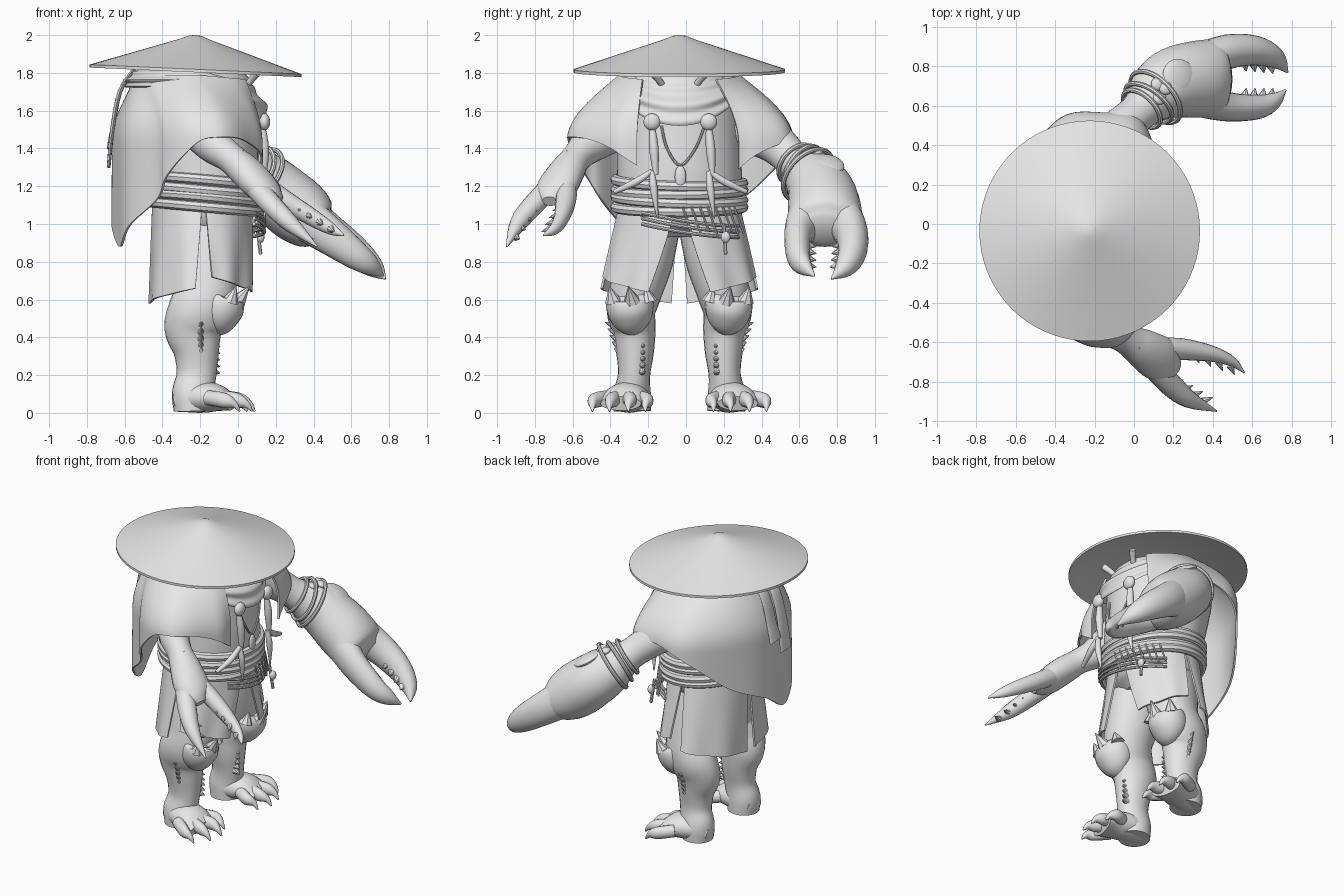
import bpy, bmesh
from math import sin, cos, pi, radians
from mathutils import Vector

if "Cube" in bpy.data.objects:
    bpy.data.objects.remove(bpy.data.objects["Cube"])

grey = bpy.data.materials.new("plain grey")
grey.use_nodes = True
grey.diffuse_color = (.8, .8, .8, 1)
grey.node_tree.nodes["Principled BSDF"].inputs["Base Color"].default_value = (.8, .8, .8, 1)
MID = -.035  # body centre line in y
parts = []


def finish(name, bm):
    bmesh.ops.recalc_face_normals(bm, faces=bm.faces[:])
    mesh = bpy.data.meshes.new(name)
    bm.to_mesh(mesh)
    bm.free()
    mesh.materials.append(grey)
    ob = bpy.data.objects.new(name, mesh)
    bpy.context.collection.objects.link(ob)
    parts.append(ob)


def spline(rows, n):
    """Smooth curve through tuples of any length."""
    rows = [Vector(r) for r in rows]
    ext = [2 * rows[0] - rows[1]] + rows + [2 * rows[-1] - rows[-2]]
    out = []
    for a, b, c, d in zip(ext, ext[1:], ext[2:], ext[3:]):
        for k in range(n):
            t = k / n
            out.append(b + (c - a) * (t / 2) + (2 * a - 5 * b + 4 * c - d) * (t * t / 2)
                       + (3 * b - a - 3 * c + d) * (t ** 3 / 2))
    return out + [rows[-1]]


def limb(name, rows, sides=20, n=4):
    """Loft of ellipses; a row is x, y, z, side radius, other radius."""
    pts = spline([r if len(r) == 5 else (*r, r[3]) for r in rows], n)
    pos = [Vector(p[:3]) for p in pts]
    span = (pos[-1] - pos[0]).normalized()
    ref = Vector((1, 0, 0)) if abs(span.z) > .85 else Vector((0, 0, 1))
    bm = bmesh.new()
    rings = []
    for i, p in enumerate(pos):
        d = (pos[min(i + 1, len(pos) - 1)] - pos[max(i - 1, 0)]).normalized()
        side = d.cross(ref).normalized()
        up = side.cross(d)
        ra, rb = max(pts[i][3], .002), max(pts[i][4], .002)
        rings.append([bm.verts.new(p + side * ra * cos(2 * pi * k / sides) + up * rb * sin(2 * pi * k / sides))
                      for k in range(sides)])
    for a, b in zip(rings, rings[1:]):
        for k in range(sides):
            j = (k + 1) % sides
            bm.faces.new((a[k], a[j], b[j], b[k]))
    bm.faces.new(rings[0])
    bm.faces.new(rings[-1])
    finish(name, bm)


def spike(name, base, tip, r):
    limb(name, [(*base, r), (*tip, .002)], 8, 1)


def sheet(name, f, nu, nv, thick=0):
    """Cloth from a function of u and v."""
    bm = bmesh.new()
    g = [[bm.verts.new(f(i / nu, j / nv)) for j in range(nv + 1)] for i in range(nu + 1)]
    for i in range(nu):
        for j in range(nv):
            bm.faces.new((g[i][j], g[i + 1][j], g[i + 1][j + 1], g[i][j + 1]))
    bmesh.ops.remove_doubles(bm, verts=bm.verts[:], dist=.0005)
    bmesh.ops.recalc_face_normals(bm, faces=bm.faces[:])
    if thick:
        bmesh.ops.solidify(bm, geom=bm.faces[:], thickness=thick)
    finish(name, bm)


def ball(name, loc, size, axis=(0, 0, 1)):
    bm = bmesh.new()
    bmesh.ops.create_uvsphere(bm, u_segments=20, v_segments=12, radius=1)
    q = Vector((0, 0, 1)).rotation_difference(Vector(axis))
    for v in bm.verts:
        v.co = q @ Vector([a * b for a, b in zip(v.co, size)]) + Vector(loc)
    finish(name, bm)


def cord(name, pts, r, closed=False):
    cu = bpy.data.curves.new(name, 'CURVE')
    cu.dimensions = '3D'
    cu.bevel_depth, cu.bevel_resolution, cu.use_fill_caps = r, 2, True
    sp = cu.splines.new('POLY')
    sp.points.add(len(pts) - 1)
    for a, b in zip(sp.points, pts):
        a.co = (*b, 1)
    sp.use_cyclic_u = closed
    ob = bpy.data.objects.new(name, cu)
    bpy.context.collection.objects.link(ob)
    dg = bpy.context.evaluated_depsgraph_get()
    bm = bmesh.new()
    bm.from_mesh(bpy.data.meshes.new_from_object(ob.evaluated_get(dg)))
    bpy.data.objects.remove(ob)
    finish(name, bm)


def ring(name, c, axis, ra, rb, r):
    q = Vector((0, 0, 1)).rotation_difference(Vector(axis))
    cord(name, [Vector(c) + q @ Vector((ra * cos(k * pi / 24), rb * sin(k * pi / 24), 0))
                for k in range(48)], r, True)


# Wide conical hat, tipped slightly to the front
brim = [(0, .186), (.035, .181), (.08, .163), (.56, .004), (.56, -.012), (.5, 0), (0, .15)]


def hat(u, v):
    r, z = brim[round(v * 6)]
    x = r * cos(2 * pi * u)
    return (x - .225, r * sin(2 * pi * u) + MID, z + 1.815 - .045 * x)


sheet("hat", hat, 72, 6)

# Body and eye stalks
limb("torso", [(-.19, MID, .93, .2, .17), (-.19, MID, 1, .29, .24), (-.18, MID, 1.15, .33, .28), (-.19, MID, 1.3, .33, .3),
               (-.22, MID, 1.5, .33, .32), (-.24, MID, 1.65, .32, .33), (-.25, MID, 1.78, .27, .29),
               (-.25, MID, 1.84, .12, .14)], 40)
for s in (-1, 1):
    limb("eye_stalk", [(0, MID + s * .06, 1.68, .02), (.06, MID + s * .1, 1.75, .018), (.1, MID + s * .14, 1.8, .022)], 10)

# Cape with a slanted hem, long at the back
hem = spline([(.13, -.26, 1.31), (.11, -.38, 1.39), (.02, -.53, 1.45), (-.1, -.62, 1.46), (-.22, -.63, 1.43),
              (-.37, -.53, 1.26), (-.44, -.46, 1.13), (-.57, -.33, .99), (-.64, -.17, .88), (-.66, .08, 1.03),
              (-.56, .34, 1.16), (-.39, .52, 1.35), (-.2, .575, 1.45), (0, .55, 1.45), (.1, .4, 1.38), (.12, .28, 1.29)], 8)


def cape(u, v):
    h = hem[round(u * (len(hem) - 1))]
    a = radians(-38 - 284 * u)
    top = Vector((-.22 + .33 * cos(a), MID + .32 * sin(a), 1.79 + .03 * min(0, -cos(a))))
    z = top.z + (h.z - top.z) * v
    k = sin(min(1, (top.z - z) / .35) * pi / 2)
    p = top.lerp(h, k)
    fold = .01 * v * sin(u * 44)
    return (p.x + fold * cos(a), p.y + fold * sin(a), z)


sheet("cape", cape, len(hem) - 1, 18, .012)


# Scarf around the neck, drooping in front
def scarf(u, v):
    a = 2 * pi * u
    f = max(0, cos(a))
    z = (1.82 - .08 * f) * (1 - v) + (1.73 - .21 * f ** 1.5) * v
    r = .29 + (.075 + .02 * f) * sin(v * pi * .62) + .01 * sin(v * 14 + cos(a))
    return (-.23 + r * cos(a) * 1.02, MID + r * sin(a) * .93, z)


sheet("scarf", scarf, 64, 24, .012)
for y, low in ((.03, 1.4), (-.08, 1.3)):
    limb("scarf_tail", [(-.55, y + .02, 1.82, .03, .01), (-.625, y, 1.7, .045, .012),
                        (-.665, y - .02, 1.5, .05, .012), (-.685, y - .03, low, .06, .01)], 12)

# Belt wraps, ropes and hanging net
for i in range(4):
    ring("belt_wrap", (-.18, MID, 1.09 + .045 * i), (.09, .03 * (i % 2), 1), .297, .338, .028)
for i in range(3):
    cord("net_rope", [(-.18 + .32 * cos(t), MID + .35 * sin(t), 1.06 - .03 * i - .07 * sin(t + .6))
                      for t in [k * .1 - .6 for k in range(18)]], .01)
for i in range(8):
    t = .05 + .13 * i
    x, y = -.18 + .325 * cos(t), MID + .355 * sin(t)
    cord("net_strand", [(x, y, 1.09), (x - .01, y + .05, .94 + .01 * (i % 3))], .006)
cord("charm_string", [(.1, .2, 1), (.12, .21, .84)], .01)
ball("charm", (.12, .21, .93), (.02, .025, .03))

# Chest ornaments: shells, dangling jointed legs, necklace
for y, out in ((-.18, -1), (.12, 1)):
    ball("shell_button", (.14, y, 1.54), (.03, .045, .045))
    limb("dangling_leg_upper", [(.13, y, 1.52, .015), (.14, y + .01, 1.4, .025), (.14, y + .02, 1.26, .014)], 10)
    limb("dangling_leg_outer", [(.14, y, 1.28, .014), (.13, y + out * .09, 1.22, .02), (.1, y + out * .2, 1.17, .012)], 10)
    limb("dangling_leg_lower", [(.14, y, 1.28, .014), (.15, y + .01, 1.18, .02), (.14, y + .03, 1.03, .004)], 10)
cord("necklace", spline([(.09, -.13, 1.52), (.12, -.1, 1.4), (.13, -.03, 1.31), (.12, .05, 1.4), (.1, .1, 1.52)], 5), .007)
ball("pendant", (.13, -.03, 1.25), (.015, .03, .06))


# Four skirt panels with slits between them
def panel(name, top, low, zs):
    def f(u, v):
        a = radians((top[0] + (top[1] - top[0]) * u) * (1 - v) + (low[0] + (low[1] - low[0]) * u) * v)
        fold = .008 * v * sin(u * 12)
        return (-.19 + (.265 + .025 * v + fold) * cos(a), MID + (.32 + .1 * v + fold) * sin(a),
                1.1 + (zs[0] + (zs[1] - zs[0]) * u - 1.1) * v)
    sheet(name, f, 20, 10, .012)


for s in (-1, 1):
    panel("front_skirt_panel", (s * 3, s * 86), (s * 23, s * 79), (.64, .72))
    panel("back_skirt_panel", (s * 90, s * 178), (s * 97, s * 174), (.66, .58))

# Legs, knee guards and clawed feet
for s in (-1, 1):
    def at(x, off, z):
        return (x, MID + s * off, z)
    limb("leg", [(*at(-.2, .13, 1.02), .14, .19), (*at(-.18, .18, .82), .15, .18), (*at(-.17, .23, .65), .14, .16),
                 (*at(-.21, .255, .54), .13, .16), (*at(-.235, .24, .44), .115, .155), (*at(-.22, .235, .32), .1, .12),
                 (*at(-.22, .24, .2), .085, .105), (*at(-.24, .25, .1), .1, .11), (*at(-.24, .25, .01), .1, .1)], 24)
    limb("knee_guard", [(*at(-.14, .24, .43), .04), (*at(-.11, .25, .48), .1, .09), (*at(-.09, .26, .55), .125, .12),
                        (*at(-.07, .265, .62), .115, .1), (*at(-.06, .27, .64), .06, .05)])
    for off, x, tip in ((.16, -.03, -.02), (.25, .0, .06), (.35, -.04, -.01)):
        spike("knee_spike", at(x, off, .59), at(tip, off + .02, .67), .045)
    for i in range(5):
        z = .32 + .035 * i
        spike("shin_side_spike", at(-.2, .31 + .007 * i, z), at(-.19, .345 + .012 * i, z + .02), .025)
        spike("shin_front_spike", at(-.135, .2, z - .1), at(-.095, .19, z - .11), .025)
    limb("foot", [(*at(-.33, .24, .06), .06, .055), (*at(-.22, .26, .08), .105, .08), (*at(-.12, .29, .08), .115, .075),
                  (*at(-.03, .31, .05), .11, .04)], 20)
    for x, off in ((.05, .18), (.09, .27), (.075, .37), (.01, .46)):
        limb("toe", [(*at(x - .17, .29 + (off - .3) * .6, .08), .04), (*at(x - .08, off - .01, .065), .034, .04),
                     (*at(x - .03, off, .045), .02), (*at(x, off, .008), .004)], 12)

# Large claw arm
limb("large_claw_arm", [(-.2, .32, 1.52, .14), (-.08, .47, 1.43, .11), (.03, .575, 1.33, .1), (.11, .66, 1.25, .15),
                        (.2, .715, 1.17, .18, .17), (.32, .735, 1.07, .195, .175), (.41, .735, 1, .195, .145),
                        (.46, .735, .97, .12, .08)], 28)
limb("large_claw_outer_finger", [(.34, .82, 1.05, .1, .125), (.48, .875, .95, .088, .105), (.62, .88, .85, .075, .085),
                                 (.72, .84, .77, .052, .055), (.78, .77, .71, .005)])
limb("large_claw_inner_finger", [(.34, .64, 1.04, .1, .125), (.48, .595, .94, .075, .1), (.63, .595, .83, .062, .075),
                                 (.71, .625, .775, .042, .05), (.77, .68, .725, .005)])
for i in range(4):
    x, z = .56 + .045 * i, .89 - .036 * i
    spike("inner_claw_tooth", (x, .635, z), (x + .01, .69, z - .01), .03)
    spike("outer_claw_tooth", (x, .83 - .006 * i, z), (x + .01, .775 - .004 * i, z - .01), .03)
for i in range(3):
    ring("arm_band", (.04 + .035 * i, .585 + .03 * i, 1.32 - .03 * i), (.7, .65 + .25 * (i % 2), -.6),
         .115 + .022 * i, .12 + .02 * i, .013)
ball("arm_shell", (.23, .75, 1.315), (.095, .09, .03), (.45, .15, .8))
for x, y in ((.13, .64), (.16, .69), (.12, .71)):
    ball("arm_bead", (x, y, 1.385), (.035, .035, .02), (.3, .2, .9))

# Small claw arm
limb("small_claw_arm", [(-.2, -.36, 1.52, .13), (-.13, -.51, 1.42, .1), (-.04, -.58, 1.35, .08), (.04, -.63, 1.28, .1, .085),
                        (.12, -.68, 1.2, .115, .08), (.18, -.71, 1.15, .09, .06), (.22, -.72, 1.12, .04, .03)], 20)
limb("small_claw_inner_finger", [(.08, -.63, 1.24, .05, .06), (.24, -.635, 1.13, .055, .055), (.4, -.66, 1.03, .04, .045),
                                 (.5, -.7, .97, .025, .03), (.56, -.755, .94, .004)], 14)
limb("small_claw_outer_finger", [(.07, -.69, 1.22, .06), (.18, -.81, 1.1, .06, .055), (.28, -.89, 1, .045, .045),
                                 (.42, -.95, .88, .004)], 14)
for i in range(4):
    spike("inner_tooth", (.31 + .06 * i, -.66 - .02 * i, 1.085 - .037 * i), (.33 + .06 * i, -.705 - .02 * i, 1.07 - .037 * i), .02)
    spike("outer_tooth", (.2 + .05 * i, -.81 - .03 * i, 1.08 - .05 * i), (.25 + .05 * i, -.79 - .03 * i, 1.07 - .05 * i), .02)
    spike("arm_spike", (.01 + .03 * i, -.61 - .02 * i, 1.36 - .03 * i), (.03 + .03 * i, -.63 - .02 * i, 1.39 - .03 * i), .025)

# Smooth shading with sharp creases kept
for ob in bpy.context.selected_objects:
    ob.select_set(False)
for ob in parts:
    ob.select_set(True)
bpy.context.view_layer.objects.active = parts[0]
bpy.ops.object.shade_smooth_by_angle(angle=radians(40))
